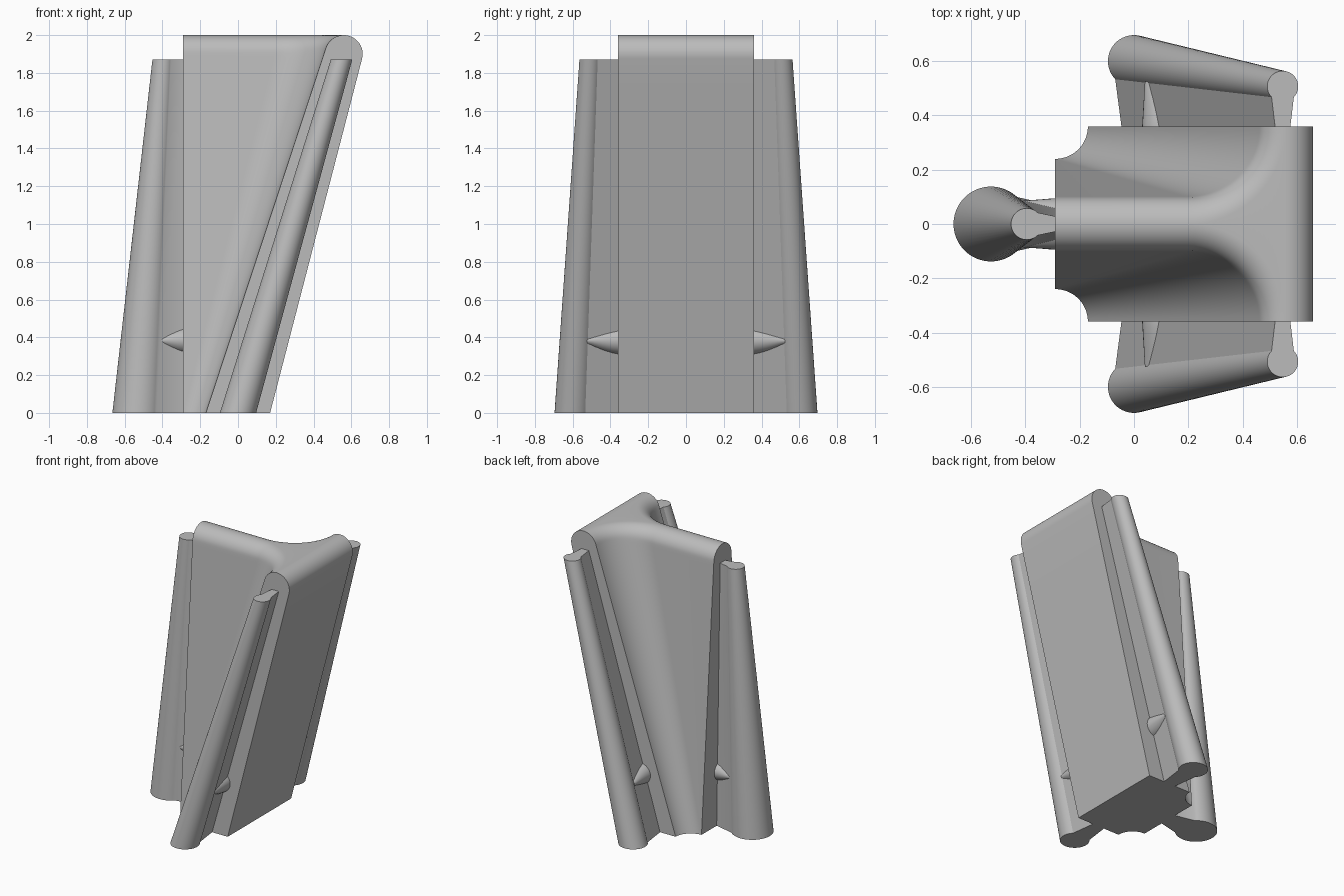
import bpy, bmesh
from math import sin, cos, pi, sqrt, asin, radians
from mathutils import Vector

cube = bpy.data.objects.get("Cube")
if cube:
    bpy.data.objects.remove(cube)

grey = bpy.data.materials.new("plain grey")
grey.use_nodes = True
COLOUR = (0.5, 0.5, 0.5, 1)
grey.diffuse_color = COLOUR
grey.node_tree.nodes["Principled BSDF"].inputs["Base Color"].default_value = COLOUR


def loft(name, rings):
    """Skin closed rings of equal length and cap both ends."""
    bm = bmesh.new()
    rows = [[bm.verts.new(p) for p in ring] for ring in rings]
    n = len(rows[0])
    for a, b in zip(rows, rows[1:]):
        for i in range(n):
            j = (i + 1) % n
            bm.faces.new((a[i], a[j], b[j], b[i]))
    bm.faces.new(rows[0][::-1])
    bm.faces.new(rows[-1])
    bmesh.ops.recalc_face_normals(bm, faces=bm.faces)
    mesh = bpy.data.meshes.new(name)
    bm.to_mesh(mesh)
    bm.free()
    mesh.materials.append(grey)
    obj = bpy.data.objects.new(name, mesh)
    bpy.context.collection.objects.link(obj)
    bpy.ops.object.select_all(action='DESELECT')
    obj.select_set(True)
    bpy.context.view_layer.objects.active = obj
    bpy.ops.object.shade_smooth_by_angle(angle=radians(32))
    return obj


# Body: leaning slab and upright web joined by fillets, with a rounded crest
HALF, FRONT, CREST_X, CREST_Z, CREST_R = 0.36, -0.29, 0.56, 1.9, 0.1


def body_ring(z):
    bulge = sqrt(max(CREST_R ** 2 - (z - CREST_Z) ** 2, 1e-6))
    web = 0.24 - 0.14 * z / 1.907 if z < 1.907 else bulge
    left = -0.17 + 0.635 * z / 1.931 if z < 1.931 else CREST_X - bulge
    right = 0.17 + 0.487 * z / 1.875 if z < 1.875 else CREST_X + bulge
    r = HALF - web
    # the fillet runs from the web side to the slab end
    side = [(FRONT - 0.001, web)]
    for i in range(21):
        a = pi / 2 * i / 20
        side.append((left - r + r * sin(a), HALF - r * cos(a)))
    side.append((right, HALF))
    pts = side + [(x, -y) for x, y in reversed(side)]
    return [Vector((x, y, z)) for x, y in pts]


heights = [1.875 * i / 12 for i in range(13)]
heights += [1.89, 1.907, 1.92, 1.931]
start = asin(0.31)
heights += [CREST_Z + CREST_R * sin(start + (pi / 2 - start) * i / 10) for i in range(1, 11)]
loft("body", [body_ring(z) for z in heights])


# Posts: tapered round columns, each with a fin reaching the body
def post_ring(centre, z, radius, fin, reach, toward):
    across = Vector((-toward.y, toward.x, 0))
    base = Vector((*centre, z))
    a0 = asin(0.72)
    pts = []
    for i in range(41):
        a = a0 + (2 * pi - 2 * a0) * i / 40
        pts.append(base + radius * (toward * cos(a) + across * sin(a)))
    pts.append(base + toward * reach - across * fin)
    pts.append(base + toward * reach + across * fin)
    return pts


# Spacers: flattened plugs between body and post
def spacer(name, origin, toward, length, wide_root, wide_tip):
    across = Vector((-toward.y, toward.x, 0))
    rings = []
    for i in range(-1, 9):
        t = i / 8
        s = max(t, 0)
        tall = 0.075 - 0.02 * s - 0.026 * s * s
        wide = wide_root + (wide_tip - wide_root) * s
        rings.append([origin - toward * length * t + across * wide * cos(a)
                      + Vector((0, 0, tall * sin(a)))
                      for a in (2 * pi * k / 32 for k in range(32))])
    loft(name, rings)


TOP = 1.87
for label, s in (("right", -1), ("left", 1)):
    toward = Vector((0, -s, 0))
    loft(label + "_post", [
        post_ring((0, s * 0.6), 0, 0.096, 0.045, 0.25, toward),
        post_ring((0.548, s * 0.507), TOP, 0.057, 0.027, 0.157, toward)])
    spacer(label + "_spacer", Vector((0.11, s * HALF, 0.383)), toward, 0.165, 0.08, 0.07)

toward = Vector((1, 0, 0))
loft("end_post", [
    post_ring((-0.527, 0), 0, 0.138, 0.065, 0.247, toward),
    post_ring((-0.395, 0), TOP, 0.058, 0.026, 0.115, toward)])
spacer("end_spacer", Vector((FRONT, 0, 0.383)), toward, 0.125, 0.095, 0.085)
